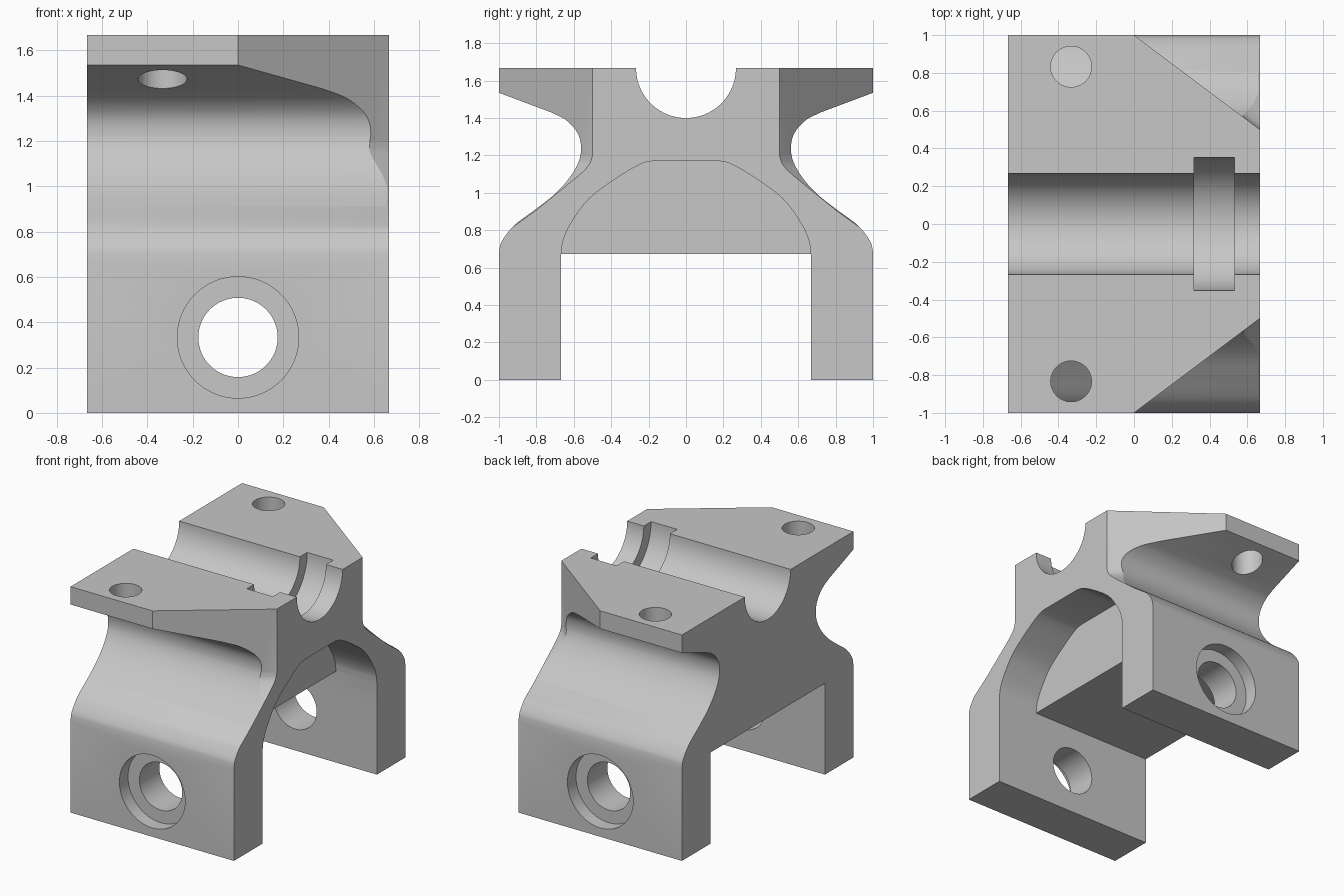
import bpy, bmesh
from math import radians
from mathutils import Vector

cube = bpy.data.objects.get("Cube")
if cube:
    bpy.data.objects.remove(cube)

HALF = 0.667      # half length along x
TOP = 1.667       # top face height
EPS = 0.1         # cutter overshoot

grey = bpy.data.materials.new("cast_grey")
grey.use_nodes = True
grey.diffuse_color = (0.57, 0.57, 0.57, 1)
grey.node_tree.nodes["Principled BSDF"].inputs["Base Color"].default_value = (0.57, 0.57, 0.57, 1)


def smooth_path(pts, steps=5):
    """Catmull-Rom curve through the points."""
    v = [Vector(p) for p in pts]
    v = [2 * v[0] - v[1]] + v + [2 * v[-1] - v[-2]]
    out = []
    for a, b, c, d in zip(v, v[1:], v[2:], v[3:]):
        for i in range(steps):
            t = i / steps
            out.append(0.5 * (2 * b + (c - a) * t + (2 * a - 5 * b + 4 * c - d) * t ** 2
                              + (3 * b - a - 3 * c + d) * t ** 3))
    return [tuple(p) for p in out + [v[-2]]]


def prism(name, profile, x0, x1, shift=0):
    """Extrude a (y, z) profile from x0 to x1, sliding by shift in y."""
    bm = bmesh.new()
    ends = [[bm.verts.new((x, y + s, z)) for y, z in profile] for x, s in ((x0, shift), (x1, 0))]
    n = len(profile)
    for i in range(n):
        j = (i + 1) % n
        bm.faces.new((ends[0][i], ends[0][j], ends[1][j], ends[1][i]))
    for e in ends:
        bm.faces.new(e)
    bmesh.ops.recalc_face_normals(bm, faces=bm.faces)
    me = bpy.data.meshes.new(name)
    bm.to_mesh(me)
    bm.free()
    ob = bpy.data.objects.new(name, me)
    bpy.context.collection.objects.link(ob)
    return ob


def cylinder(name, radius, depth, loc, rot=(0, 0, 0), sides=64):
    bpy.ops.mesh.primitive_cylinder_add(vertices=sides, radius=radius, depth=depth,
                                        location=loc, rotation=rot)
    ob = bpy.context.object
    ob.name = name
    return ob


def cut(cutter):
    mod = bracket.modifiers.new(cutter.name, 'BOOLEAN')
    mod.operation = 'DIFFERENCE'
    mod.solver = 'EXACT'
    mod.object = cutter
    cutter.hide_render = True
    cutters.append(cutter)


def mirrored(half):
    return half + [(-y, z) for y, z in reversed(half)]


# Main body: legs, curved waist and sloped flanges
waist = smooth_path([(1, .68), (.985, .74), (.92, .825), (.8, .915), (.7, .995), (.62, 1.085),
                     (.573, 1.17), (.561, 1.245), (.58, 1.32), (.64, 1.388), (.72, 1.43)])
outline = [(1, 0)] + waist + [(1, 1.535), (1, TOP)]
bracket = prism("bracket_body", mirrored(outline), -HALF, HALF)
bracket.data.materials.append(grey)
cutters = []

# Gap between the legs and arched pocket at one end
cut(prism("leg_gap", [(-.667, -EPS), (.667, -EPS), (.667, .673), (-.667, .673)],
          -HALF - EPS, HALF + EPS))
arch = smooth_path([(.667, .673), (.655, .75), (.61, .845), (.513, .973),
                    (.353, 1.09), (.24, 1.155), (.18, 1.17)])
cut(prism("arch_pocket", mirrored([(.667, .5)] + arch), .333, HALF + EPS))

# Bearing channel and its wider ring groove
across = (0, radians(90), 0)
cut(cylinder("bearing_channel", .267, 2, (0, 0, TOP), across, 96))
cut(cylinder("ring_groove", .352, .213, (.425, 0, TOP), across, 96))

# Slanted corner cuts, flange holes, leg holes and counterbores
flare = smooth_path([(.5, 1.2), (.515, 1.155), (.56, 1.105), (.65, 1.03), (.8, .908)])
corner = [(.5, TOP + EPS)] + flare + [(1.5, .4), (1.5, TOP + EPS)]
slope = 0.75
for side, label in ((1, "back"), (-1, "front")):
    profile = [(side * (y - slope * EPS), z) for y, z in corner]
    x0, x1 = -.2, HALF + EPS
    cut(prism(label + "_corner_cut", profile, x0, x1, side * slope * (x1 - x0)))
    cut(cylinder(label + "_flange_hole", .108, .5, (-.333, side * .833, 1.62)))
    along = (radians(90), 0, 0)
    cut(cylinder(label + "_leg_hole", .175, .6, (0, side * .833, .333), along))
    cut(cylinder(label + "_counterbore", .268, .2, (0, side, .333), along))

# Bake the cuts and remove the helpers
bpy.context.view_layer.update()
graph = bpy.context.evaluated_depsgraph_get()
result = bpy.data.meshes.new_from_object(bracket.evaluated_get(graph))
bracket.modifiers.clear()
bracket.data = result
for c in cutters:
    bpy.data.objects.remove(c)
result.materials.clear()
result.materials.append(grey)
for p in result.polygons:
    p.material_index = 0

bpy.ops.object.select_all(action='DESELECT')
bracket.select_set(True)
bpy.context.view_layer.objects.active = bracket
bpy.ops.object.shade_smooth_by_angle(angle=radians(25))
